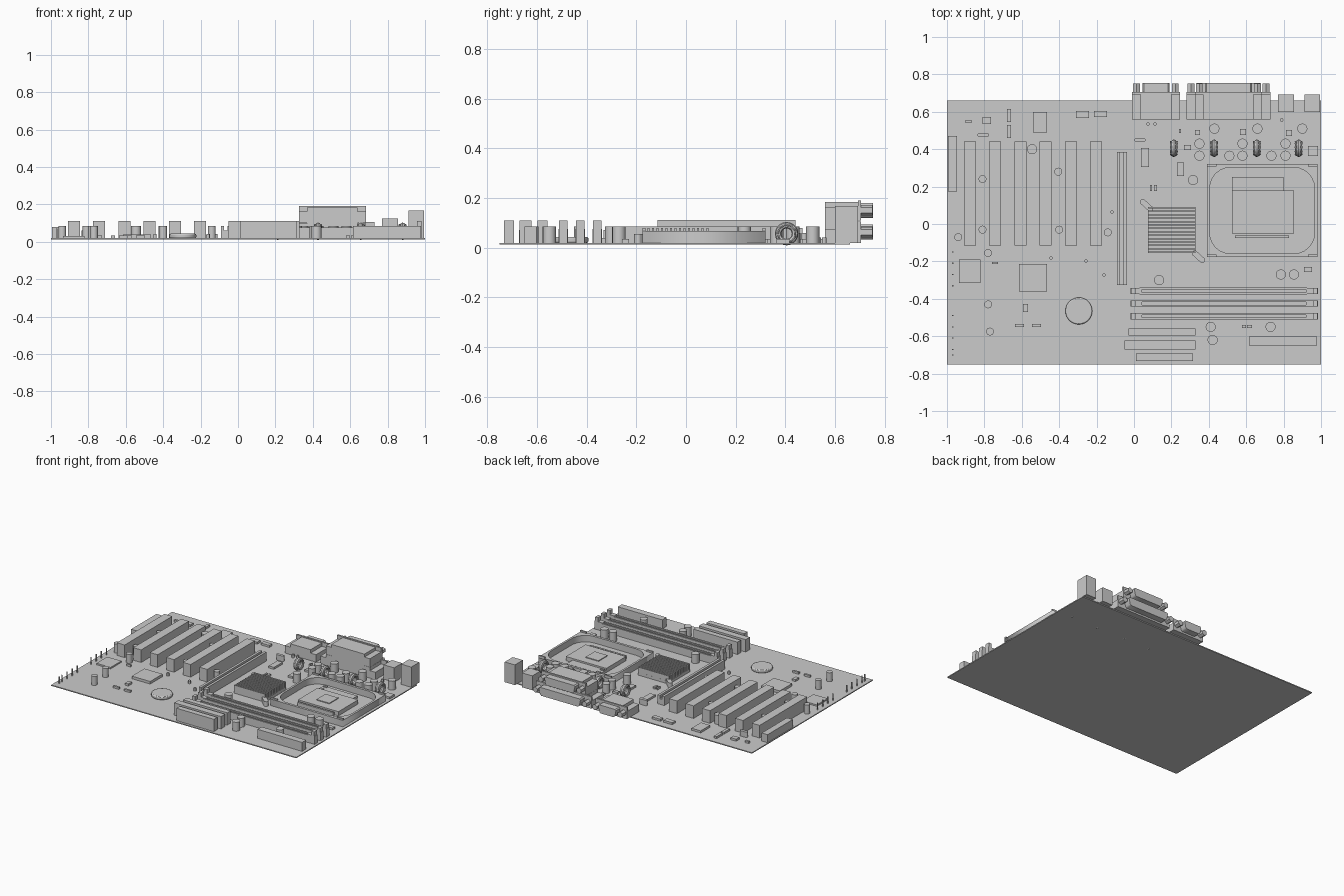
import bpy, bmesh, math
from mathutils import Matrix, Vector

if "Cube" in bpy.data.objects:
    bpy.data.objects.remove(bpy.data.objects["Cube"])

TOP = 0.019  # upper face of the board


def finish(name, bm, smooth=False):
    bmesh.ops.recalc_face_normals(bm, faces=bm.faces)
    me = bpy.data.meshes.new(name)
    bm.to_mesh(me)
    bm.free()
    ob = bpy.data.objects.new(name, me)
    bpy.context.collection.objects.link(ob)
    if smooth:
        bpy.ops.object.select_all(action='DESELECT')
        ob.select_set(True)
        bpy.context.view_layer.objects.active = ob
        bpy.ops.object.shade_smooth_by_angle(angle=math.radians(40))
    return ob


def boxes(name, items):
    """One object from boxes given as x0, x1, y0, y1, z0, z1."""
    bm = bmesh.new()
    for x0, x1, y0, y1, z0, z1 in items:
        m = Matrix.Translation(((x0 + x1) / 2, (y0 + y1) / 2, (z0 + z1) / 2))
        bmesh.ops.create_cube(bm, size=1, matrix=m @ Matrix.Diagonal((x1 - x0, y1 - y0, z1 - z0, 1)))
    return finish(name, bm)


def cylinders(name, items, segments=16, axis='Z'):
    """One object from cylinders given as centre x, y, z, radius, length."""
    bm = bmesh.new()
    turn = Matrix.Rotation(math.pi / 2, 4, 'X') if axis == 'Y' else Matrix()
    for x, y, z, r, h in items:
        bmesh.ops.create_cone(bm, cap_ends=True, segments=segments, radius1=r, radius2=r,
                              depth=h, matrix=Matrix.Translation((x, y, z)) @ turn)
    return finish(name, bm, segments > 8)


def prism(name, pts, offset, smooth=True):
    bm = bmesh.new()
    face = bm.faces.new([bm.verts.new(p) for p in pts])
    new = bmesh.ops.extrude_face_region(bm, geom=[face])['geom']
    bmesh.ops.translate(bm, verts=[v for v in new if isinstance(v, bmesh.types.BMVert)], vec=offset)
    return finish(name, bm, smooth)


def rounded(cx, cy, w, h, r, n=6):
    """Outline of a rounded rectangle."""
    out = []
    for k, (sx, sy) in enumerate([(1, 1), (-1, 1), (-1, -1), (1, -1)]):
        for i in range(n + 1):
            a = math.pi / 2 * (k + i / n)
            out.append((cx + sx * (w / 2 - r) + r * math.cos(a), cy + sy * (h / 2 - r) + r * math.sin(a)))
    return out


# Circuit board
boxes("board", [(-1, 1, -0.75, 0.66, 0.012, TOP)])

# Expansion slots
boxes("expansion_slots", [(-0.909 + i * 0.1348, -0.845 + i * 0.1348, -0.115, 0.44, TOP, 0.112) for i in range(6)])
boxes("short_slot", [(-0.995, -0.947, 0.175, 0.47, TOP, 0.078)])
boxes("graphics_slot", [(-0.092, -0.074, -0.325, 0.385, TOP, 0.085),
                        (-0.056, -0.038, -0.325, 0.385, TOP, 0.085),
                        (-0.074, -0.056, -0.325, 0.385, TOP, 0.06)])

# Memory sockets with end latches
mem = []
for y in (-0.358, -0.425, -0.494):
    for s in (-1, 1):
        mem.append((0.03, 0.925, y + s * 0.013 - 0.006, y + s * 0.013 + 0.006, TOP, 0.075))
        xc = 0.482 + s * 0.47
        mem.append((xc - 0.032, xc + 0.032, y - 0.017, y + 0.017, TOP, 0.08))
        mem.append((xc - 0.012 + s * 0.016, xc + 0.012 + s * 0.016, y - 0.017, y + 0.017, 0.08, 0.11))
    mem.append((0.03, 0.925, y - 0.008, y + 0.008, TOP, 0.05))
boxes("memory_sockets", mem)

# Ribbon cable and power connectors
boxes("drive_connectors", [(-0.03, 0.33, -0.597, -0.558, TOP, 0.11),
                           (-0.052, 0.33, -0.67, -0.622, TOP, 0.11),
                           (0.01, 0.316, -0.732, -0.692, TOP, 0.11)])
boxes("power_connector", [(0.615, 0.978, -0.65, -0.602, TOP, 0.085)])

# Processor retention frame, filled curve with a rounded opening
cu = bpy.data.curves.new("processor_frame", 'CURVE')
cu.dimensions = '2D'
cu.fill_mode = 'BOTH'
cu.extrude = 0.024
for outline in ([(0.39, -0.176), (0.98, -0.176), (0.98, 0.32), (0.39, 0.32)],
                rounded(0.685, 0.072, 0.56, 0.46, 0.11)):
    sp = cu.splines.new('POLY')
    sp.points.add(len(outline) - 1)
    for p, (x, y) in zip(sp.points, outline):
        p.co = (x, y, 0, 1)
    sp.use_cyclic_u = True
frame = bpy.data.objects.new("processor_frame", cu)
frame.location.z = 0.043
bpy.context.collection.objects.link(frame)
bpy.ops.object.select_all(action='DESELECT')
frame.select_set(True)
bpy.context.view_layer.objects.active = frame
bpy.ops.object.convert(target='MESH')
boxes("frame_corner_posts", [(x, x + 0.05, y, y + 0.012, 0.06, 0.078)
                             for x in (0.39, 0.93) for y in (-0.176, 0.308)])

# Processor socket with stepped centre and lever
boxes("processor_socket", [(0.525, 0.855, -0.05, 0.18, TOP, 0.05),
                           (0.525, 0.80, 0.18, 0.25, TOP, 0.038),
                           (0.54, 0.83, -0.076, -0.062, TOP, 0.045),
                           (0.53, 0.56, 0.235, 0.25, TOP, 0.045),
                           (0.53, 0.56, 0.19, 0.203, TOP, 0.045),
                           (0.63, 0.735, 0.015, 0.12, 0.05, 0.056)])

# Finned heatsink and its diagonal clips
fins = [(0.075, 0.33, -0.155, 0.09, TOP, 0.04)]
fins += [(0.075, 0.33, -0.155 + i * 0.0182, -0.147 + i * 0.0182, 0.04, 0.078) for i in range(14)]
boxes("heatsink", fins)
for i, (x, y) in enumerate([(0.067, 0.10), (0.345, -0.175)]):
    clip = prism(f"heatsink_clip_{i}", [(a, b, 0) for a, b in rounded(0, 0, 0.085, 0.03, 0.0145)], (0, 0, 0.035))
    clip.location = (x, y, TOP)
    clip.rotation_euler.z = math.radians(-42)

# Flat chips
boxes("main_chips", [(-0.615, -0.465, -0.36, -0.215, TOP, 0.038),
                     (-0.935, -0.82, -0.315, -0.19, TOP, 0.03)])
boxes("small_chips", [(*c, TOP, 0.034) for c in [
    (-0.81, -0.765, 0.535, 0.572), (-0.90, -0.87, 0.54, 0.555), (-0.68, -0.658, 0.545, 0.615),
    (-0.68, -0.658, 0.46, 0.53), (-0.54, -0.465, 0.49, 0.60), (-0.31, -0.24, 0.567, 0.604),
    (-0.214, -0.144, 0.572, 0.604), (0.037, 0.08, 0.305, 0.406), (0.23, 0.267, 0.257, 0.33),
    (0.24, 0.251, 0.487, 0.508), (0.267, 0.305, 0.396, 0.422), (0.326, 0.353, 0.476, 0.503),
    (0.93, 0.984, 0.364, 0.417), (0.813, 0.845, 0.47, 0.503), (0.567, 0.60, 0.476, 0.508),
    (0.91, 0.952, -0.257, -0.23), (-0.636, -0.588, -0.55, -0.535), (-0.545, -0.497, -0.55, -0.535),
    (-0.594, -0.567, -0.47, -0.428), (0.577, 0.60, -0.556, -0.54), (0.604, 0.63, -0.556, -0.54),
    (0.086, 0.096, 0.176, 0.208), (0.107, 0.123, 0.176, 0.208), (-0.76, -0.727, -0.214, -0.203)]])

# Coin battery with a softened rim
bat = cylinders("battery", [(-0.295, -0.465, 0.031, 0.072, 0.024)], 32)
bev = bat.modifiers.new("rim", 'BEVEL')
bev.width = 0.006
bev.segments = 2
bev.limit_method = 'ANGLE'

# Capacitors
big = [(-0.545, 0.40), (0.134, -0.30), (0.316, 0.235), (0.41, -0.55), (0.42, -0.62), (0.73, -0.55),
       (0.785, -0.27), (0.855, -0.27), (0.43, 0.51), (0.66, 0.51), (0.90, 0.51), (0.51, 0.365), (0.735, 0.365)]
big += [(x, y) for x in (0.35, 0.58, 0.81) for y in (0.43, 0.365)]
small = [(-0.81, 0.24), (-0.405, 0.28), (-0.81, -0.03), (-0.40, -0.03), (-0.94, -0.07),
         (-0.14, -0.045), (-0.78, -0.155), (-0.78, -0.43), (-0.77, -0.575)]
cylinders("large_capacitors", [(x, y, 0.052, 0.027, 0.066) for x, y in big])
cylinders("small_capacitors", [(x, y, 0.052, 0.021, 0.066) for x, y in small])
cylinders("tiny_posts", [(x, y, 0.03, 0.009, 0.022) for x, y in [
    (-0.118, 0.064), (-0.257, -0.198), (-0.16, -0.273), (-0.444, -0.182),
    (0.075, 0.535), (0.112, 0.535), (0.79, 0.556)]], 12)

# Crystal cans
for i, (x, y) in enumerate([(-0.807, 0.476), (0.032, 0.449)]):
    prism(f"crystal_can_{i}", [(a, b, TOP) for a, b in rounded(x, y, 0.06, 0.022, 0.0105)], (0, 0, 0.04))

# Header pins along the left edge
boxes("header_pins", [(-0.972, -0.966, y - 0.003, y + 0.003, TOP, 0.07)
                      for y in (-0.15, -0.21, -0.27, -0.33, -0.49, -0.55, -0.61, -0.67, -0.70)])


def torus(bm, m, big_r, small_r, nu, nv):
    grid = []
    for i in range(nu):
        a = 2 * math.pi * i / nu
        ring = []
        for j in range(nv):
            b = 2 * math.pi * j / nv
            d = big_r + small_r * math.cos(b)
            ring.append(bm.verts.new(m @ Vector((small_r * math.sin(b), d * math.cos(a), d * math.sin(a)))))
        grid.append(ring)
    for i in range(nu):
        for j in range(nv):
            k, l = (i + 1) % nu, (j + 1) % nv
            bm.faces.new((grid[i][j], grid[k][j], grid[k][l], grid[i][l]))


# Coils: upright rings wound with wire loops
bm = bmesh.new()
for x in (0.213, 0.428, 0.657, 0.88):
    centre = Matrix.Translation((x, 0.405, 0.056))
    torus(bm, centre, 0.034, 0.013, 20, 8)
    for k in range(9):
        spin = Matrix.Rotation(2 * math.pi * k / 9, 4, 'X')
        torus(bm, centre @ spin @ Matrix.Translation((0, 0.034, 0)) @ Matrix.Rotation(math.pi / 2, 4, 'Y')
              @ Matrix.Rotation(math.pi / 2, 4, 'Z'), 0.0165, 0.005, 12, 6)
finish("coils", bm, True)


# Rear ports: body, side legs, flange, tapered shell and screw posts
def port(name, x0, x1, z0, z1, legs_to):
    zc, xc = (z0 + z1) / 2, (x0 + x1) / 2
    boxes(name + "_body", [(x0 + 0.045, x1 - 0.045, 0.56, 0.695, z0, z1 - 0.006),
                           (x0, x1, 0.692, 0.705, z0, z1),
                           (x0, x0 + 0.045, 0.56, 0.692, legs_to, zc + 0.012),
                           (x1 - 0.045, x1, 0.56, 0.692, legs_to, zc + 0.012)])
    w, h = (x1 - x0) / 2 - 0.055, 0.03
    prism(name + "_shell", [(xc - w, 0.7, zc + h - 0.008), (xc - w + 0.008, 0.7, zc + h),
                            (xc + w - 0.008, 0.7, zc + h), (xc + w, 0.7, zc + h - 0.008),
                            (xc + w - 0.01, 0.7, zc - h + 0.008), (xc + w - 0.02, 0.7, zc - h),
                            (xc - w + 0.02, 0.7, zc - h), (xc - w + 0.01, 0.7, zc - h + 0.008)], (0, 0.053, 0))
    cylinders(name + "_screws", [(x, 0.727, zc, 0.021, 0.046) for x in (x0 + 0.024, x1 - 0.024)], 6, 'Y')


port("serial_port", -0.01, 0.245, TOP, 0.105, TOP)
port("wide_port", 0.28, 0.73, TOP, 0.105, TOP)
port("upper_port", 0.325, 0.685, 0.11, 0.19, 0.10)
boxes("upper_port_support", [(0.37, 0.64, 0.56, 0.69, 0.095, 0.115)])

# Plug sockets at the rear right corner
boxes("plug_sockets", [(0.77, 0.855, 0.60, 0.693, TOP, 0.125),
                       (0.912, 0.995, 0.60, 0.693, TOP, 0.168)])
